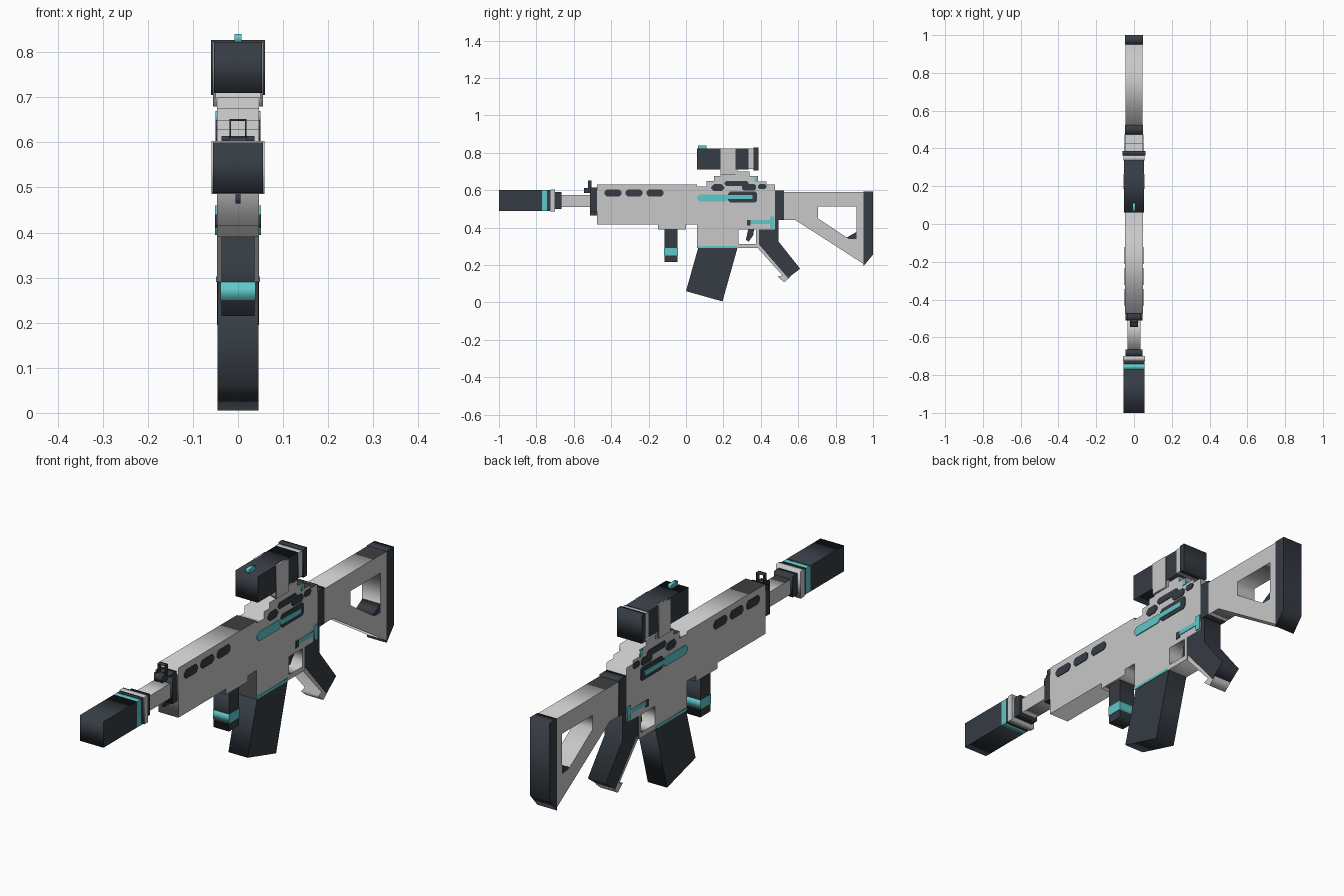
import bpy
from mathutils import Matrix


def colour(name, rgb):
    m = bpy.data.materials.new(name)
    m.diffuse_color = (*rgb, 1)
    return m


LIGHT = colour("light grey", (0.58, 0.58, 0.58))
DARK = colour("dark slate", (0.036, 0.045, 0.057))
TEAL = colour("teal", (0.115, 0.58, 0.59))
# local (x, y, z) becomes world (y, z, x)
TO_SIDE = Matrix(((0, 0, 1, 0), (1, 0, 0, 0), (0, 1, 0, 0), (0, 0, 0, 1)))


def profile(name, mat, half, outline, holes=(), x=0.0):
    """Side outline in (y, z), extruded to x - half .. x + half."""
    cu = bpy.data.curves.new(name, 'CURVE')
    cu.dimensions = '2D'
    cu.fill_mode = 'BOTH'
    cu.extrude = half
    for pts in (outline, *holes):
        s = cu.splines.new('POLY')
        s.points.add(len(pts) - 1)
        for p, (y, z) in zip(s.points, pts):
            p.co = (y, z, 0, 1)
        s.use_cyclic_u = True
    tmp = bpy.data.objects.new(name + "_curve", cu)
    bpy.context.collection.objects.link(tmp)
    bpy.context.view_layer.update()
    dg = bpy.context.evaluated_depsgraph_get()
    me = bpy.data.meshes.new_from_object(tmp.evaluated_get(dg))
    bpy.data.objects.remove(tmp)
    me.transform(Matrix.Translation((x, 0, 0)) @ TO_SIDE)
    me.materials.clear()
    me.materials.append(mat)
    ob = bpy.data.objects.new(name, me)
    bpy.context.collection.objects.link(ob)
    return ob


def block(name, mat, half, y0, y1, z0, z1, x=0.0):
    return profile(name, mat, half, [(y0, z0), (y1, z0), (y1, z1), (y0, z1)], x=x)


def plate(name, mat, y0, y1, z0, z1, cut=0.0, proud=0.003, side=0.047):
    """Thin marking with clipped corners on both sides."""
    if cut:
        pts = [(y0 + cut, z0), (y1 - cut, z0), (y1, z0 + cut), (y1, z1 - cut),
               (y1 - cut, z1), (y0 + cut, z1), (y0, z1 - cut), (y0, z0 + cut)]
    else:
        pts = [(y0, z0), (y1, z0), (y1, z1), (y0, z1)]
    for s, tag in ((1, "right"), (-1, "left")):
        profile(f"{name}_{tag}", mat, proud / 2, pts, x=s * (side + proud / 2))


# Handguard, receiver and magazine well with the trigger opening
profile("receiver", LIGHT, 0.047, [
    (-0.475, 0.415), (-0.15, 0.415), (-0.15, 0.39), (0.0, 0.39), (0.0, 0.415),
    (0.06, 0.415), (0.06, 0.29), (0.39, 0.29), (0.39, 0.39), (0.475, 0.39),
    (0.475, 0.63), (0.43, 0.63), (0.43, 0.645), (0.385, 0.645), (0.385, 0.675),
    (0.34, 0.675), (0.34, 0.70), (0.185, 0.70), (0.185, 0.675), (0.15, 0.675),
    (0.15, 0.65), (0.11, 0.65), (0.11, 0.62), (0.06, 0.62), (0.06, 0.63),
    (-0.475, 0.63)],
    [[(0.28, 0.312), (0.375, 0.312), (0.375, 0.39), (0.28, 0.39)]])
profile("trigger", DARK, 0.015,
        [(0.335, 0.40), (0.365, 0.40), (0.36, 0.36), (0.335, 0.325), (0.32, 0.335)])

# Magazine
profile("magazine", DARK, 0.046, [(0.065, 0.291), (0.0, 0.06), (0.195, 0.005), (0.275, 0.291)])
block("magazine_trim", TEAL, 0.049, 0.06, 0.272, 0.29, 0.302)

# Muzzle and barrel
block("suppressor", DARK, 0.056, -1.0, -0.77, 0.488, 0.60)
block("suppressor_band", TEAL, 0.056, -0.77, -0.742, 0.488, 0.60)
block("suppressor_collar", DARK, 0.056, -0.742, -0.725, 0.488, 0.60)
block("suppressor_ring", LIGHT, 0.059, -0.725, -0.70, 0.485, 0.603)
block("muzzle_nut", DARK, 0.045, -0.70, -0.665, 0.50, 0.59)
block("barrel", LIGHT, 0.035, -0.665, -0.475, 0.51, 0.575)
block("barrel_clamp", DARK, 0.044, -0.512, -0.47, 0.487, 0.60)
block("clamp_screw", DARK, 0.006, -0.512, -0.475, 0.465, 0.487)

# Front sight with an open square frame
block("sight_base", DARK, 0.02, -0.545, -0.50, 0.585, 0.612)
block("sight_foot", DARK, 0.037, -0.51, -0.475, 0.60, 0.614)
for s in (-1, 1):
    block("sight_post", DARK, 0.002, -0.525, -0.505, 0.612, 0.652, x=s * 0.017)
block("sight_bar", DARK, 0.019, -0.525, -0.505, 0.648, 0.652)

# Foregrip
block("foregrip", DARK, 0.037, -0.115, -0.045, 0.215, 0.392)
block("foregrip_band", TEAL, 0.0385, -0.1165, -0.0435, 0.25, 0.29)

# Scope and its mount
block("scope_body", DARK, 0.053, 0.06, 0.335, 0.71, 0.823)
block("scope_saddle", LIGHT, 0.05, 0.185, 0.275, 0.68, 0.715)
plate("scope_mount", LIGHT, 0.185, 0.265, 0.68, 0.823, side=0.05, proud=0.006)
block("scope_ring", LIGHT, 0.056, 0.335, 0.362, 0.712, 0.823)
block("scope_eyepiece", DARK, 0.06, 0.362, 0.387, 0.705, 0.827)
block("scope_dial", TEAL, 0.008, 0.065, 0.11, 0.82, 0.84)

# Stock
block("stock_joint", DARK, 0.047, 0.475, 0.525, 0.44, 0.597)
profile("stock", LIGHT, 0.045,
        [(0.525, 0.44), (0.585, 0.44), (0.95, 0.205), (0.95, 0.59), (0.525, 0.59)],
        [[(0.705, 0.45), (0.87, 0.34), (0.912, 0.34), (0.912, 0.512), (0.705, 0.512)]])
profile("stock_wedge", DARK, 0.043, [(0.86, 0.347), (0.87, 0.338), (0.914, 0.338), (0.914, 0.378)])
profile("butt_pad", DARK, 0.047, [(0.95, 0.195), (1.0, 0.255), (1.0, 0.592), (0.95, 0.592)])

# Pistol grip
profile("grip", DARK, 0.043, [
    (0.39, 0.392), (0.39, 0.31), (0.545, 0.13), (0.61, 0.18), (0.495, 0.325),
    (0.495, 0.44), (0.475, 0.44), (0.475, 0.392)])
profile("grip_front_strip", LIGHT, 0.041, [
    (0.375, 0.30), (0.515, 0.145), (0.49, 0.137), (0.525, 0.108),
    (0.56, 0.137), (0.40, 0.32)])

# Handguard vents
for i in range(3):
    y = -0.435 + i * 0.112
    plate(f"vent_{i + 1}", DARK, y, y + 0.09, 0.565, 0.603, cut=0.012)

# Receiver markings
plate("port_upper", DARK, 0.205, 0.335, 0.622, 0.65, cut=0.01)
plate("port_left", DARK, 0.135, 0.205, 0.595, 0.632, cut=0.015)
plate("port_right", DARK, 0.30, 0.375, 0.598, 0.632, cut=0.01)
plate("port_lower", DARK, 0.225, 0.38, 0.535, 0.592, cut=0.01)
plate("stripe_wide", TEAL, 0.06, 0.225, 0.538, 0.577, cut=0.014, proud=0.004)
plate("stripe_narrow", TEAL, 0.215, 0.355, 0.552, 0.573, proud=0.005)
plate("rear_notch", DARK, 0.385, 0.43, 0.606, 0.632, cut=0.008)
plate("rear_accent", TEAL, 0.365, 0.384, 0.643, 0.67)
plate("selector_bar", TEAL, 0.345, 0.46, 0.42, 0.44)
plate("selector_end", TEAL, 0.45, 0.474, 0.395, 0.46, proud=0.004)
plate("selector_stop", DARK, 0.325, 0.345, 0.41, 0.44)
